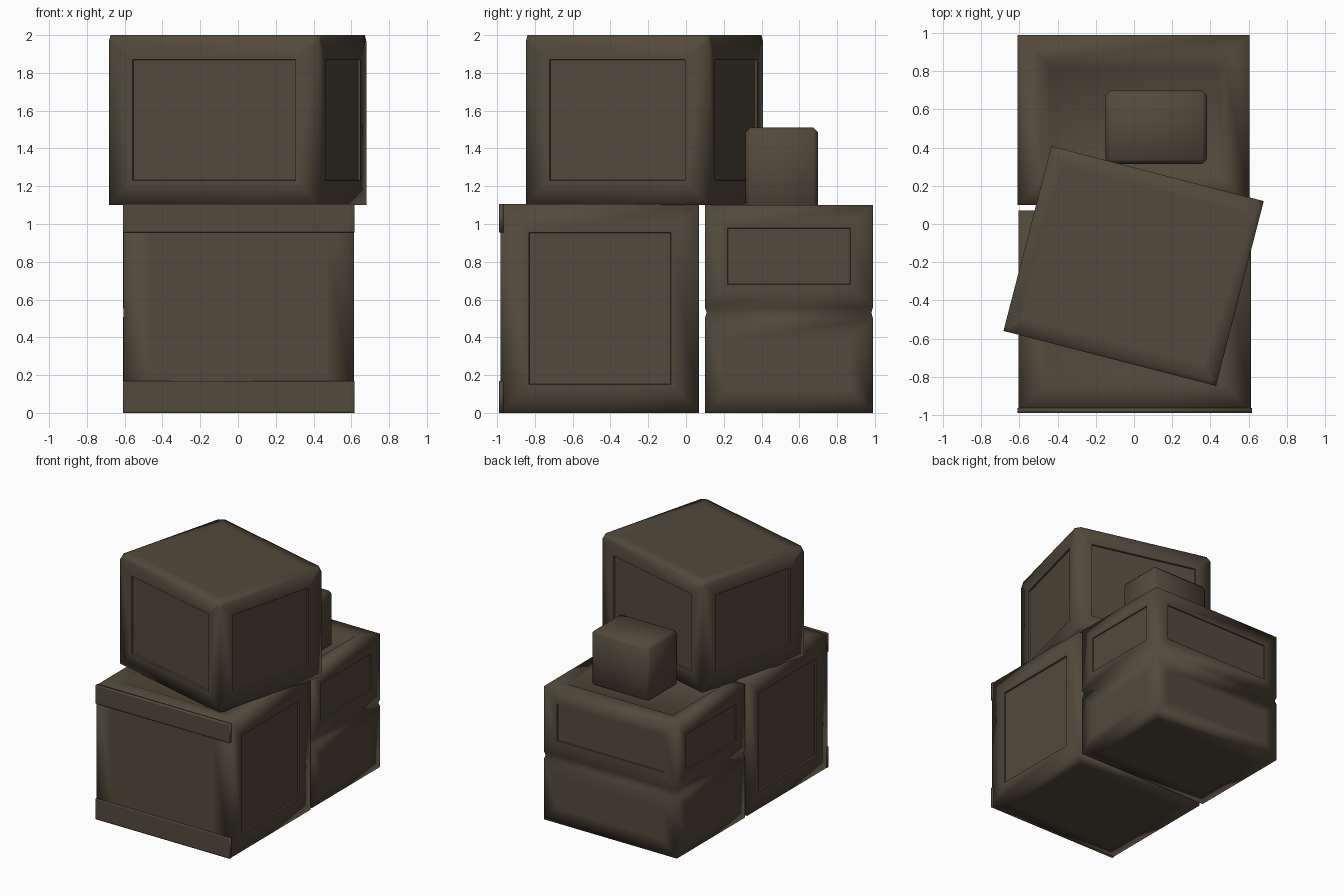
import bpy, bmesh, math
from mathutils import Matrix

if "Cube" in bpy.data.objects:
    bpy.data.objects.remove(bpy.data.objects["Cube"])

brown = bpy.data.materials.new("dark brown wood")
brown.diffuse_color = (0.086, 0.067, 0.043, 1)
brown.use_nodes = True
brown.node_tree.nodes["Principled BSDF"].inputs["Base Color"].default_value = brown.diffuse_color


def new_box(x0, x1, y0, y1, z0, z1):
    bm = bmesh.new()
    bmesh.ops.create_cube(bm, size=1)
    bmesh.ops.scale(bm, vec=(x1 - x0, y1 - y0, z1 - z0), verts=bm.verts)
    bmesh.ops.translate(bm, vec=((x0 + x1) / 2, (y0 + y1) / 2, (z0 + z1) / 2), verts=bm.verts)
    bm.normal_update()
    return bm


def pick(bm, test):
    """Large faces only, so thin rims are never picked."""
    bm.normal_update()
    return [f for f in bm.faces if f.calc_area() > 0.15 and test(f)]


def panel(bm, faces, frame, depth=-0.012):
    """Frame a face and sink a crisp panel into it."""
    bmesh.ops.inset_individual(bm, faces=faces, thickness=frame, use_even_offset=True)
    bm.normal_update()
    wall = bmesh.ops.inset_individual(bm, faces=faces, thickness=0.003, depth=depth,
                                      use_even_offset=True)["faces"]
    for f in wall:
        for e in f.edges:
            e.smooth = False


def flat_inset(bm, faces, width):
    bmesh.ops.inset_individual(bm, faces=faces, thickness=width, use_even_offset=True)
    bm.normal_update()


def dish(bm, faces, frame, slope, depth):
    """Frame a face and sink its middle with a soft slope."""
    flat_inset(bm, faces, frame)
    bmesh.ops.inset_individual(bm, faces=faces, thickness=slope, depth=-depth,
                               use_even_offset=True)


def finish(bm, name):
    for f in bm.faces:
        f.smooth = True
    me = bpy.data.meshes.new(name)
    bm.to_mesh(me)
    bm.free()
    me.materials.append(brown)
    ob = bpy.data.objects.new(name, me)
    bpy.context.collection.objects.link(ob)
    return ob


def side(f):
    return abs(f.normal.z) < 0.1


def up(f):
    return f.normal.z > 0.99


def down(f):
    return f.normal.z < -0.99


# front lower crate: panelled sides, dished top
bm = new_box(-0.606, 0.614, -0.982, 0.07, 0, 1.105)
ends = pick(bm, lambda f: abs(f.normal.x) > 0.9)
walls = pick(bm, lambda f: abs(f.normal.y) > 0.9)
top, base = pick(bm, up), pick(bm, down)
panel(bm, ends, 0.15)
flat_inset(bm, walls, 0.15)
dish(bm, top, 0.15, 0.05, 0.02)
flat_inset(bm, base, 0.12)
finish(bm, "front_crate")

# thin planks across the top and bottom of its front
for name, z0, z1 in (("front_bottom_plank", 0, 0.17), ("front_top_plank", 0.955, 1.107)):
    bm = new_box(-0.609, 0.618, -0.99, -0.965, z0, z1)
    bmesh.ops.inset_individual(bm, faces=[f for f in bm.faces if f.normal.y < -0.9],
                               thickness=0.01, use_even_offset=True)
    finish(bm, name)

# back lower crate: groove round the middle, panels on the upper half
bm = new_box(-0.61, 0.605, 0.10, 0.99, 0, 1.10)
for z in (0.50, 0.53, 0.56):
    bmesh.ops.bisect_plane(bm, geom=bm.verts[:] + bm.edges[:] + bm.faces[:],
                           plane_co=(0, 0, z), plane_no=(0, 0, 1))
for v in bm.verts:
    if abs(v.co.z - 0.53) < 0.005:
        v.co.x *= 0.985
        v.co.y = 0.545 + (v.co.y - 0.545) * 0.98
upper = pick(bm, lambda f: side(f) and f.calc_center_median().z > 0.6)
lower = pick(bm, lambda f: side(f) and f.calc_center_median().z < 0.4)
top, base = pick(bm, up), pick(bm, down)
panel(bm, upper, 0.12, -0.008)
flat_inset(bm, lower, 0.12)
dish(bm, top, 0.13, 0.04, 0.035)
flat_inset(bm, base, 0.12)
finish(bm, "back_crate")

# turned upper crate: four panels, clipped top corners
bm = new_box(-0.575, 0.575, -0.50, 0.50, 1.10, 2.0)
walls, top, base = pick(bm, side), pick(bm, up), pick(bm, down)
panel(bm, walls, 0.13)
flat_inset(bm, top, 0.09)
flat_inset(bm, base, 0.12)
corners = [v for v in bm.verts
           if v.co.z > 1.99 and abs(v.co.x) > 0.57 and abs(v.co.y) > 0.495]
bmesh.ops.bevel(bm, geom=corners, offset=0.035, affect='VERTICES', segments=1, profile=0.5)
bmesh.ops.transform(bm, verts=bm.verts,
                    matrix=Matrix.Translation((-0.002, -0.22, 0))
                    @ Matrix.Rotation(math.radians(-14.5), 4, 'Z'))
finish(bm, "upper_crate")

# small box on the back crate
bm = new_box(-0.15, 0.382, 0.315, 0.70, 1.05, 1.51)
bmesh.ops.bevel(bm, geom=bm.edges[:], offset=0.025, affect='EDGES', segments=1, profile=0.5)
finish(bm, "small_box")
